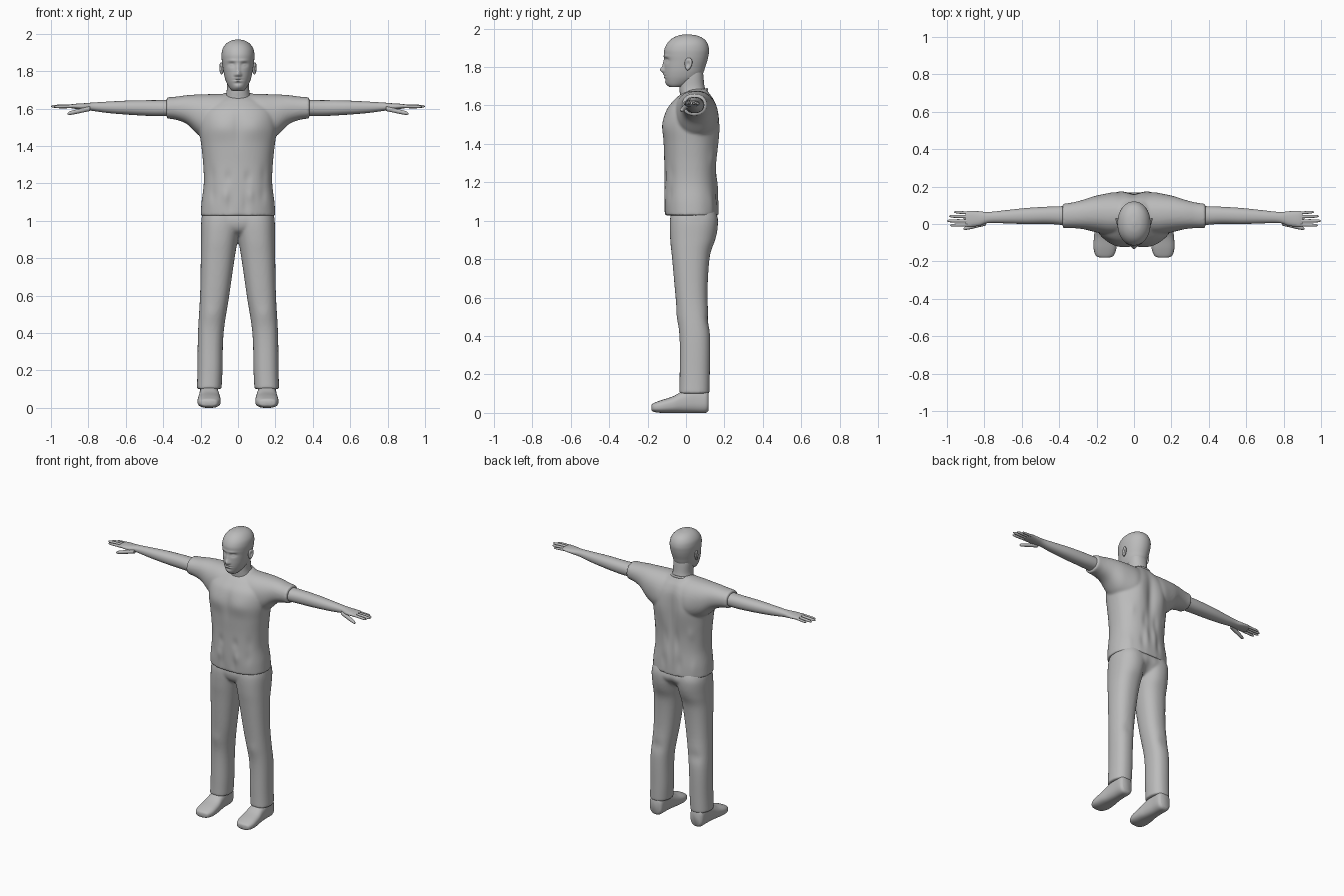
import bpy, bmesh, math, random
from mathutils import Vector, Matrix

if "Cube" in bpy.data.objects:
    bpy.data.objects.remove(bpy.data.objects["Cube"])

grey = bpy.data.materials.new("plain_grey")
grey.use_nodes = True
grey.diffuse_color = (0.5, 0.5, 0.5, 1)
grey.node_tree.nodes["Principled BSDF"].inputs["Base Color"].default_value = (0.5, 0.5, 0.5, 1)


def spline(a, b, c, d, t):
    """Catmull-Rom point between b and c."""
    return 0.5 * (2 * b + (c - a) * t + (2 * a - 5 * b + 4 * c - d) * t * t
                  + (3 * b - a - 3 * c + d) * t ** 3)


def loft(bm, axis, rings, sides=40, steps=6, power=2.2, mirror=False):
    """Skin rings of (position, u0, u1, v0, v1) along an axis; u, v are the other two axes in order."""
    dense = []
    for i in range(len(rings) - 1):
        quad = [rings[max(i - 1, 0)], rings[i], rings[i + 1], rings[min(i + 2, len(rings) - 1)]]
        dense += [[spline(*vals, s / steps) for vals in zip(*quad)] for s in range(steps)]
    dense.append(rings[-1])
    for sign in ((1, -1) if mirror else (1,)):
        loops = []
        for pos, u0, u1, v0, v1 in dense:
            loop = []
            for k in range(sides):
                a = 2 * math.pi * k / sides
                c, s = math.cos(a), math.sin(a)
                u = (u0 + u1) / 2 + (u1 - u0) / 2 * math.copysign(abs(c) ** (2 / power), c)
                v = (v0 + v1) / 2 + (v1 - v0) / 2 * math.copysign(abs(s) ** (2 / power), s)
                co = {"x": (pos, u, v), "y": (u, pos, v), "z": (u, v, pos)}[axis]
                loop.append(bm.verts.new((co[0] * sign, co[1], co[2])))
            loops.append(loop)
        for low, high in zip(loops, loops[1:]):
            for k in range(sides):
                n = (k + 1) % sides
                bm.faces.new((low[k], low[n], high[n], high[k]))
        bm.faces.new(loops[0])
        bm.faces.new(loops[-1])


def finish(name, bm, voxel=0, bumps=()):
    """Turn a bmesh into a smooth object, optionally fused by voxels, then sculpted with soft bumps."""
    bmesh.ops.recalc_face_normals(bm, faces=bm.faces)
    mesh = bpy.data.meshes.new(name)
    bm.to_mesh(mesh)
    bm.free()
    obj = bpy.data.objects.new(name, mesh)
    bpy.context.collection.objects.link(obj)
    bpy.ops.object.select_all(action="DESELECT")
    obj.select_set(True)
    bpy.context.view_layer.objects.active = obj
    if voxel:
        fuse = obj.modifiers.new("fuse", "REMESH")
        fuse.mode = "VOXEL"
        fuse.voxel_size = voxel
        soft = obj.modifiers.new("soft", "SMOOTH")
        soft.factor, soft.iterations = 0.5, 8
        for mod in ("fuse", "soft"):
            bpy.ops.object.modifier_apply(modifier=mod)
    for centre, radii, push in bumps:
        for sign in ((1, -1) if centre[0] else (1,)):
            for v in obj.data.vertices:
                local = (v.co.x * sign, v.co.y, v.co.z)
                d = sum(((p - c) / r) ** 2 for p, c, r in zip(local, centre, radii))
                if d < 9:
                    v.co.y += push * math.exp(-d)
    obj.data.materials.clear()
    obj.data.materials.append(grey)
    bpy.ops.object.shade_smooth_by_angle(angle=math.radians(65))
    return obj


# Head and neck, with sculpted face
bm = bmesh.new()
skull = [(1.695, .03, -.085, -.02), (1.71, .045, -.1, .02), (1.74, .062, -.11, .07),
         (1.77, .072, -.113, .09), (1.8, .078, -.113, .1), (1.83, .083, -.112, .11),
         (1.86, .087, -.114, .117), (1.89, .088, -.113, .12), (1.92, .082, -.1, .113),
         (1.945, .065, -.077, .095), (1.962, .04, -.045, .062), (1.97, .008, -.008, .018)]
loft(bm, "z", [(z, -w, w, f, b) for z, w, f, b in skull], 96, 8, 2.1)
neck = [(1.62, .075, -.03, .115), (1.66, .068, -.032, .107), (1.7, .06, -.035, .096),
        (1.76, .06, -.03, .09), (1.8, .055, -.02, .085)]
loft(bm, "z", [(z, -w, w, f, b) for z, w, f, b in neck], 48)
face = [((0, -.115, 1.785), (.013, .05, .016), -.02),       # nose tip
        ((0, -.115, 1.815), (.011, .05, .025), -.008),      # nose bridge
        ((.013, -.115, 1.78), (.007, .05, .008), -.006),    # nostrils
        ((.034, -.1, 1.836), (.018, .05, .012), .01),       # eye sockets
        ((.034, -.1, 1.833), (.01, .05, .006), -.005),      # eyes
        ((.03, -.11, 1.856), (.025, .05, .008), -.004),     # brows
        ((0, -.115, 1.761), (.02, .05, .005), -.005),       # upper lip
        ((0, -.115, 1.754), (.024, .05, .003), .004),       # mouth line
        ((0, -.115, 1.747), (.018, .05, .005), -.005),      # lower lip
        ((0, -.11, 1.735), (.02, .05, .006), .004),
        ((0, -.105, 1.716), (.02, .05, .012), -.004)]       # chin
finish("head", bm, bumps=face)

# Ears
bm = bmesh.new()
for side in (1, -1):
    place = (Matrix.Translation((side * .089, .012, 1.815)) @ Matrix.Rotation(side * -.3, 4, "Z")
             @ Matrix.Rotation(-.15, 4, "X") @ Matrix.Diagonal((.011, .02, .033, 1)))
    ear = bmesh.ops.create_uvsphere(bm, u_segments=24, v_segments=16, radius=1)["verts"]
    for v in ear:
        if v.co.x * side > 0:
            v.co.x *= 1 - 1.1 * math.exp(-(v.co.y ** 2 + v.co.z ** 2) * 4)
        v.co.y *= 1 + .25 * v.co.z
    bmesh.ops.transform(bm, matrix=place, verts=ear)
finish("ears", bm)

# Shirt: torso and sleeves fused together
bm = bmesh.new()
torso = [(1.028, .2, -.11, .17), (1.1, .195, -.113, .168), (1.2, .183, -.113, .162),
         (1.3, .186, -.113, .162), (1.4, .196, -.117, .165), (1.5, .208, -.118, .166),
         (1.58, .195, -.1, .162), (1.63, .15, -.06, .145), (1.66, .1, -.025, .125),
         (1.685, .07, .015, .108)]
loft(bm, "z", [(z, -w, w, f, b) for z, w, f, b in torso], 64, power=2.35)
sleeve = [(.04, -.05, .15, 1.45, 1.68), (.12, -.06, .16, 1.42, 1.678), (.2, -.045, .152, 1.45, 1.676),
          (.27, -.028, .13, 1.515, 1.672), (.33, -.022, .115, 1.54, 1.664), (.382, -.022, .108, 1.547, 1.66)]
loft(bm, "x", sleeve, 48, mirror=True)
random.seed(4)
folds = [((.085, -.12, 1.5), (.07, .08, .06), -.01),        # chest
         ((0, -.12, 1.5), (.025, .08, .1), .005),
         ((.09, .165, 1.48), (.06, .08, .12), .014),        # shoulder blades
         ((0, .165, 1.42), (.03, .08, .2), -.012)]          # spine
for i in range(10):
    front = i % 2
    folds.append(((random.uniform(.03, .16), -.11 if front else .16, random.uniform(1.08, 1.4)),
                  (.02, .08, random.uniform(.03, .08)), random.choice((-.005, .005))))
finish("shirt", bm, voxel=.007, bumps=folds)

# Collar band
bm = bmesh.new()
n, m = 48, 10
band = [[bm.verts.new(((.08 + .006 * math.cos(b)) * math.cos(a),
                       .036 + (.073 + .006 * math.cos(b)) * math.sin(a),
                       1.662 + .02 * math.sin(a) + .008 * math.sin(b)))
         for b in (2 * math.pi * j / m for j in range(m))]
        for a in (2 * math.pi * i / n for i in range(n))]
for i in range(n):
    for j in range(m):
        nxt, k = band[(i + 1) % n], (j + 1) % m
        bm.faces.new((band[i][j], nxt[j], nxt[k], band[i][k]))
finish("collar", bm)

# Arms, hands and fingers
bm = bmesh.new()
arm = [(.34, -.01, .096, 1.56, 1.645), (.45, 0, .093, 1.56, 1.645), (.58, 0, .085, 1.567, 1.643),
       (.7, .004, .072, 1.577, 1.637), (.78, .005, .064, 1.588, 1.632), (.83, -.01, .068, 1.593, 1.628),
       (.88, -.014, .07, 1.6, 1.625), (.9, -.008, .064, 1.605, 1.621)]
loft(bm, "x", arm, 32, mirror=True)


def finger(x0, y0, z0, x1, y1, z1, r):
    rings = []
    for t, s in ((0, 1), (.35, .95), (.7, .9), (.92, .7), (1, .15)):
        x, y, z = Vector((x0, y0, z0)).lerp(Vector((x1, y1, z1)), t)
        rings.append((x, y - r * s, y + r * s, z - r * s, z + r * s))
    loft(bm, "x", rings, 14, 4, 2, mirror=True)


finger(.87, .058, 1.612, .962, .064, 1.606, .008)
finger(.87, .038, 1.613, .988, .042, 1.609, .0092)
finger(.87, .016, 1.614, 1, .017, 1.612, .0095)
finger(.87, -.004, 1.613, .983, -.007, 1.61, .009)
finger(.79, .005, 1.6, .912, -.025, 1.573, .013)
finish("arms", bm)

# Trousers: two legs and a seat fused together
bm = bmesh.new()
leg = [(.1, .088, .22, -.035, .122), (.2, .083, .217, -.033, .124), (.4, .077, .214, -.034, .125),
       (.6, .047, .203, -.054, .112), (.8, .018, .199, -.072, .122), (.9, .001, .198, -.082, .147),
       (1, -.02, .196, -.084, .165), (1.06, -.02, .18, -.07, .15)]
loft(bm, "z", leg, 48, power=2.3, mirror=True)
seat = [(.92, .05, -.03, .1), (.95, .12, -.07, .14), (1, .193, -.084, .168), (1.06, .18, -.07, .15)]
loft(bm, "z", [(z, -w, w, f, b) for z, w, f, b in seat], 48, power=2.4)
creases = [((0, .15, .93), (.03, .08, .07), -.01), ((.09, .14, .93), (.06, .08, .06), .006),
           ((.14, -.05, .5), (.04, .06, .05), -.005), ((.15, .12, .48), (.05, .06, .04), -.006)]
finish("trousers", bm, voxel=.007, bumps=creases)

# Shoes
bm = bmesh.new()
shoe = [(-.18, .135, .178, .015, .04), (-.17, .11, .203, .006, .05), (-.13, .094, .216, 0, .066),
        (-.07, .094, .214, 0, .085), (-.02, .1, .208, 0, .112), (.04, .105, .205, 0, .135),
        (.1, .107, .203, 0, .13), (.118, .12, .19, .012, .11)]
loft(bm, "y", shoe, 40, power=2.6, mirror=True)
finish("shoes", bm)
